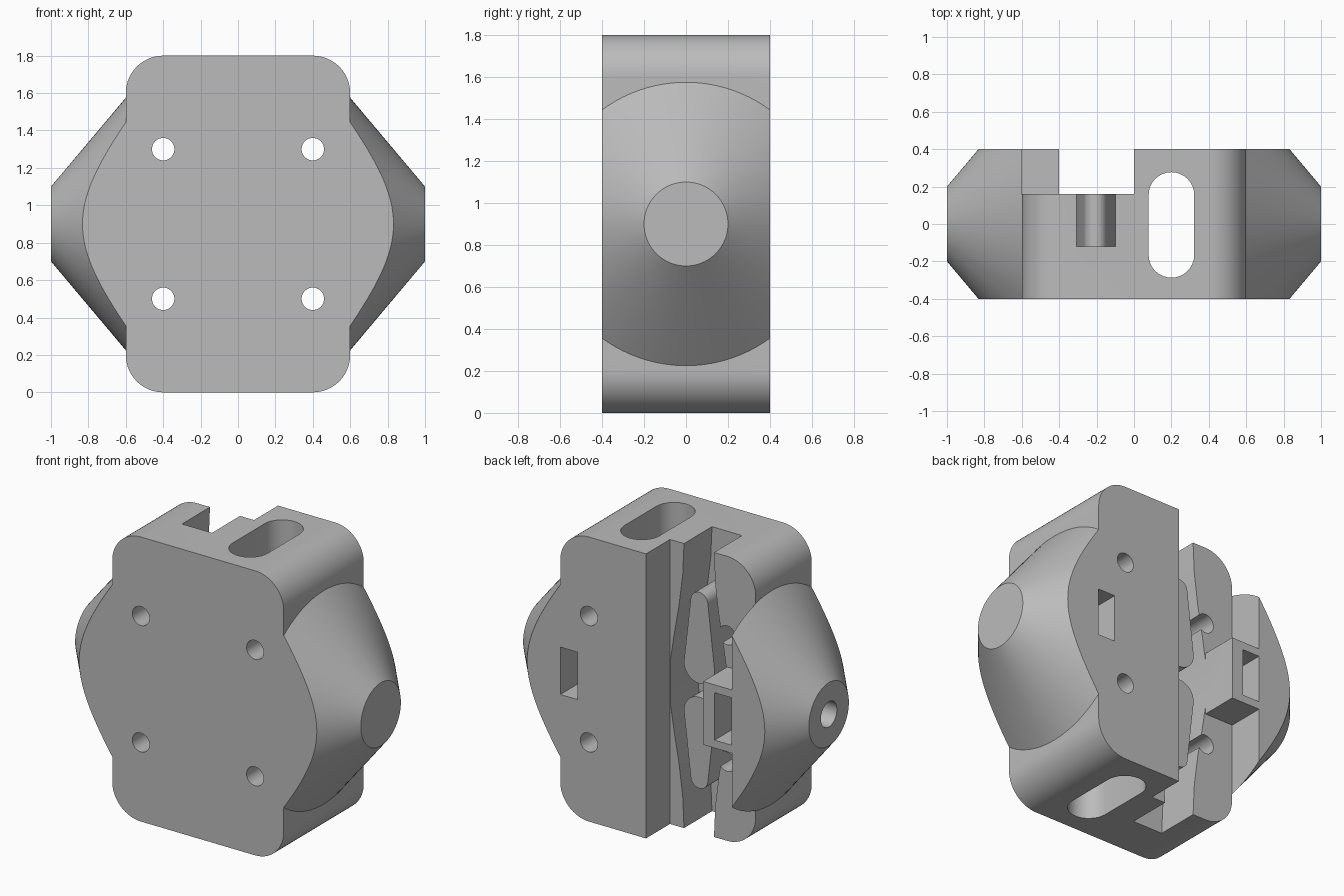
import bpy, bmesh, math
from mathutils import Vector, Matrix

if "Cube" in bpy.data.objects:
    bpy.data.objects.remove(bpy.data.objects["Cube"])

MID = 0.9  # height of the horizontal symmetry plane

grey = bpy.data.materials.new("plain_grey")
grey.use_nodes = True
grey.diffuse_color = (0.5, 0.5, 0.5, 1)
bsdf = grey.node_tree.nodes["Principled BSDF"]
bsdf.inputs["Base Color"].default_value = (0.5, 0.5, 0.5, 1)
bsdf.inputs["Roughness"].default_value = 0.6


def add(name, bm):
    bmesh.ops.recalc_face_normals(bm, faces=bm.faces)
    mesh = bpy.data.meshes.new(name)
    bm.to_mesh(mesh)
    bm.free()
    obj = bpy.data.objects.new(name, mesh)
    bpy.context.collection.objects.link(obj)
    mesh.materials.append(grey)
    return obj


def prism(name, points, start, end, axis="y"):
    """Extrude a 2D outline: (x, z) along y, or (x, y) along z."""
    bm = bmesh.new()
    place = (lambda a, b: (a, start, b)) if axis == "y" else (lambda a, b: (a, b, start))
    face = bm.faces.new([bm.verts.new(place(*p)) for p in points])
    new = bmesh.ops.extrude_face_region(bm, geom=[face])["geom"]
    move = Vector((0, end - start, 0) if axis == "y" else (0, 0, end - start))
    bmesh.ops.translate(bm, vec=move, verts=[v for v in new if isinstance(v, bmesh.types.BMVert)])
    return add(name, bm)


def box(name, x0, x1, y0, y1, z0, z1):
    return prism(name, [(x0, z0), (x1, z0), (x1, z1), (x0, z1)], y0, y1)


def cone(name, x0, x1, r0, r1, segments=96):
    bm = bmesh.new()
    bmesh.ops.create_cone(bm, cap_ends=True, segments=segments, radius1=r0, radius2=r1,
                          depth=abs(x1 - x0))
    turn = Matrix.Rotation(math.copysign(math.pi / 2, x1 - x0), 4, "Y")
    bm.transform(Matrix.Translation(((x0 + x1) / 2, 0, MID)) @ turn)
    return add(name, bm)


def arc(cx, cy, r, a0, a1, steps=16):
    angles = [math.radians(a0 + (a1 - a0) * i / steps) for i in range(steps + 1)]
    return [(cx + r * math.cos(a), cy + r * math.sin(a)) for a in angles]


def combine(target, tool, operation):
    mod = target.modifiers.new(operation, "BOOLEAN")
    mod.operation, mod.solver, mod.object = operation, "EXACT", tool
    bpy.context.view_layer.objects.active = target
    bpy.ops.object.modifier_apply(modifier=mod.name)
    bpy.data.objects.remove(tool)


# Rounded block
corners = [(0.4, 1.6, 0), (-0.4, 1.6, 90), (-0.4, 0.2, 180), (0.4, 0.2, 270)]
outline = [p for x, z, a in corners for p in arc(x, z, 0.2, a, a + 90)]
body = prism("housing", outline, -0.4, 0.4)

# Truncated cones on both sides, trimmed flush with front and back
for side in (-1, 1):
    flare = cone("side_cone", side * 0.5, side, 0.794, 0.2)
    combine(flare, box("slab", -2, 2, -0.4, 0.4, -1, 3), "INTERSECT")
    combine(body, flare, "UNION")

# Open channel at the back, leaving a small block on its outer side
cutters = [box("channel", -0.4, 0, 0.16, 0.5, -0.1, 1.9),
           box("lower_step", -0.601, -0.39, 0.16, 0.5, -0.1, 0.7),
           box("upper_step", -0.601, -0.39, 0.16, 0.5, 1.1, 1.9)]

# Vertical slot through the height
slot = arc(0.2, 0.155, 0.122, 0, 180) + arc(0.2, -0.165, 0.122, 180, 360)
cutters.append(prism("long_slot", slot, -0.1, 1.9, "z"))

# Recess that widens toward the middle
half = [(0.105, 1.0), (0.105, 0.9), (0.114, 0.7), (0.14, 0.5), (0.175, 0.3), (0.198, 0.15)]
right = [(w - 0.203, MID + h) for w, h in half]
right += [(x, 2 * MID - z) for x, z in reversed(right)]
left = [(-0.406 - x, z) for x, z in reversed(right)]
cutters.append(prism("recess", right + left, -0.12, 0.2))
for cutter in cutters:
    combine(body, cutter, "DIFFERENCE")

# Two teardrop islands standing in the recess
drop = arc(-0.205, 1.46, 0.06, 5, 175) + arc(-0.205, 1.05, 0.107, 175, 365)
for flip in (False, True):
    shape = [(x, 2 * MID - z) for x, z in drop] if flip else drop
    combine(body, prism("teardrop", shape, -0.14, 0.16), "UNION")

for side in (-1, 1):
    # Nut pocket opening at the back, and bolt hole from the cone tip
    x0, x1 = sorted((side * 0.48, side * 0.6))
    combine(body, box("nut_pocket", x0, x1, -0.15, 0.5, 0.75, 1.05), "DIFFERENCE")
    combine(body, cone("bolt_hole", side * 0.5, side * 1.1, 0.08, 0.08, 40), "DIFFERENCE")
    # Mounting holes from front to back
    for z in (0.5, 1.3):
        hole = prism("mount_hole", arc(side * 0.4, z, 0.06, 0, 348.75, 31), -0.5, 0.5)
        combine(body, hole, "DIFFERENCE")

bpy.ops.object.select_all(action="DESELECT")
body.select_set(True)
bpy.context.view_layer.objects.active = body
bpy.ops.object.shade_smooth_by_angle(angle=math.radians(25))
